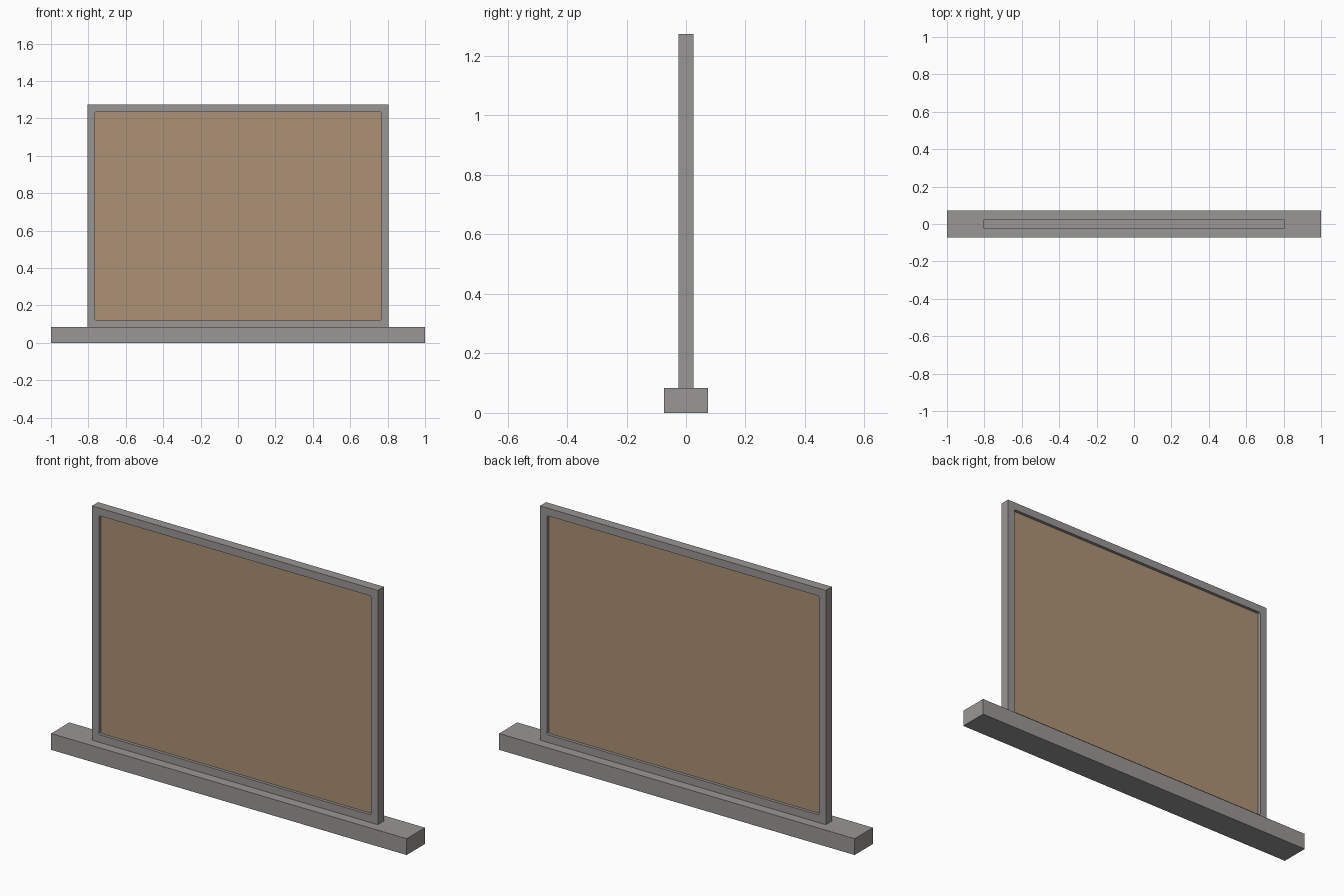
import bpy, math

if "Cube" in bpy.data.objects:
    bpy.data.objects.remove(bpy.data.objects["Cube"])


def material(name, rgb):
    m = bpy.data.materials.new(name)
    m.diffuse_color = (*rgb, 1)
    m.use_nodes = True
    m.node_tree.nodes["Principled BSDF"].inputs["Base Color"].default_value = m.diffuse_color
    return m


grey = material("grey_metal", (0.318, 0.309, 0.301))
tan = material("tan_board", (0.418, 0.283, 0.181))


def box(name, size, z, mat):
    bpy.ops.mesh.primitive_cube_add(size=1, location=(0, 0, z))
    ob = bpy.context.object
    ob.name = name
    ob.scale = size
    bpy.ops.object.transform_apply(location=False, rotation=False, scale=True)
    ob.data.materials.append(mat)
    return ob


def rounded_rect(w, h, r, steps):
    # Half sizes w, h; corner radius r
    pts = []
    for i, (sx, sy) in enumerate([(1, 1), (-1, 1), (-1, -1), (1, -1)]):
        for k in range(steps + 1):
            a = math.pi / 2 * (i + (k / steps if steps else 0))
            pts.append((sx * (w - r) + r * math.cos(a), sy * (h - r) + r * math.sin(a)))
    return pts


Z0, Z1 = 0.083, 1.274
mid, half = (Z0 + Z1) / 2, (Z1 - Z0) / 2
BORDER = 0.039

# Foot bar
box("foot_bar", (2.0, 0.147, Z0), Z0 / 2, grey)

# Frame: filled outline with a rounded opening, extruded both ways
cu = bpy.data.curves.new("frame", 'CURVE')
cu.dimensions = '2D'
cu.fill_mode = 'BOTH'
cu.extrude = 0.0245
for pts in (rounded_rect(0.804, half, 0, 0),
            rounded_rect(0.804 - BORDER, half - BORDER, 0.008, 4)):
    sp = cu.splines.new('POLY')
    sp.points.add(len(pts) - 1)
    for p, (x, y) in zip(sp.points, pts):
        p.co = (x, y, 0, 1)
    sp.use_cyclic_u = True
frame = bpy.data.objects.new("frame", cu)
bpy.context.collection.objects.link(frame)
frame.location = (0, 0, mid)
frame.rotation_euler = (math.pi / 2, 0, 0)
bpy.ops.object.select_all(action='DESELECT')
frame.select_set(True)
bpy.context.view_layer.objects.active = frame
bpy.ops.object.convert(target='MESH')
frame = bpy.context.object
frame.data.materials.clear()
frame.data.materials.append(grey)
for p in frame.data.polygons:
    p.use_smooth = False
    p.material_index = 0

# Board recessed in the frame on both sides
box("board", (2 * (0.804 - BORDER) + 0.004, 0.018, 2 * (half - BORDER) + 0.004), mid, tan)
